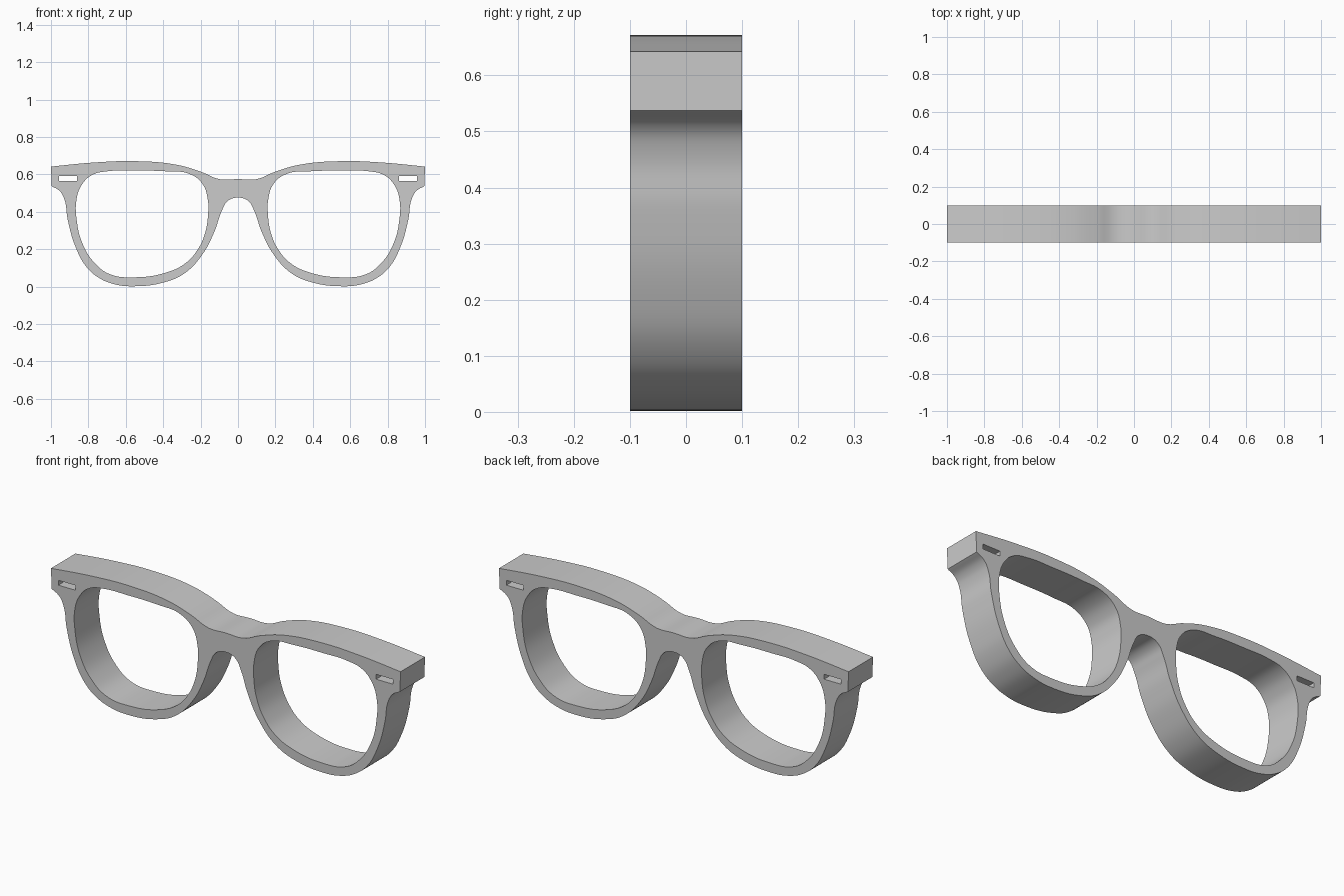
import bpy, bmesh
from math import radians
from mathutils import Matrix

cube = bpy.data.objects.get("Cube")
if cube:
    bpy.data.objects.remove(cube, do_unlink=True)

HALF_DEPTH = 0.1

# Half outline of the front: bridge top, brow, hinge end, rim, bridge underside
BROW = [(0, .575), (.1, .575), (.2, .615), (.33, .652), (.55, .671), (.78, .663)]
HINGE = [(1, .642), (.996, .537)]
RIM = [(.953, .511), (.927, .463), (.911, .361), (.868, .211), (.809, .104),
       (.74, .045), (.66, .013), (.563, .002), (.392, .024), (.285, .072),
       (.189, .174), (.125, .297), (.087, .404), (.055, .458), (0, .476)]
LENS = [(.558, .62), (.39, .617), (.258, .602), (.189, .548), (.162, .468),
        (.16, .388), (.178, .28), (.221, .19), (.28, .126), (.376, .078),
        (.558, .05), (.686, .067), (.766, .126), (.83, .227), (.863, .361),
        (.863, .468), (.836, .543), (.782, .596), (.697, .617)]
SLOT = [(.86, .566), (.958, .566), (.958, .591), (.86, .591)]


def mirrored(points):
    return [(-x, z) for x, z in reversed(points)]


def add_loop(curve, points, corners=()):
    """Closed smooth loop; points listed in corners stay sharp."""
    spline = curve.splines.new('BEZIER')
    spline.bezier_points.add(len(points) - 1)
    spline.use_cyclic_u = True
    for bp, (x, z) in zip(spline.bezier_points, points):
        bp.co = (x, z, 0)
        kind = 'VECTOR' if (x, z) in corners else 'AUTO'
        bp.handle_left_type = bp.handle_right_type = kind


# Flat filled profile with lens openings and rivet slots, extruded both ways
curve = bpy.data.curves.new("glasses_frame", 'CURVE')
curve.dimensions = '2D'
curve.fill_mode = 'BOTH'
curve.extrude = HALF_DEPTH
curve.resolution_u = 8

half = BROW + HINGE + RIM
add_loop(curve, half + mirrored(half[1:-1]), HINGE + mirrored(HINGE))
for side in (list, mirrored):
    add_loop(curve, side(LENS))
    add_loop(curve, side(SLOT), side(SLOT))

frame = bpy.data.objects.new("glasses_frame", curve)
bpy.context.collection.objects.link(frame)
bpy.ops.object.select_all(action='DESELECT')
frame.select_set(True)
bpy.context.view_layer.objects.active = frame
bpy.ops.object.convert(target='MESH')
frame = bpy.context.object

# Stand the frame upright and close it into one solid
bm = bmesh.new()
bm.from_mesh(frame.data)
bm.transform(Matrix.Rotation(radians(90), 4, 'X'))
bmesh.ops.remove_doubles(bm, verts=bm.verts, dist=0.0002)
bmesh.ops.recalc_face_normals(bm, faces=bm.faces)
bm.to_mesh(frame.data)
bm.free()
bpy.ops.object.shade_smooth_by_angle(angle=radians(30))
